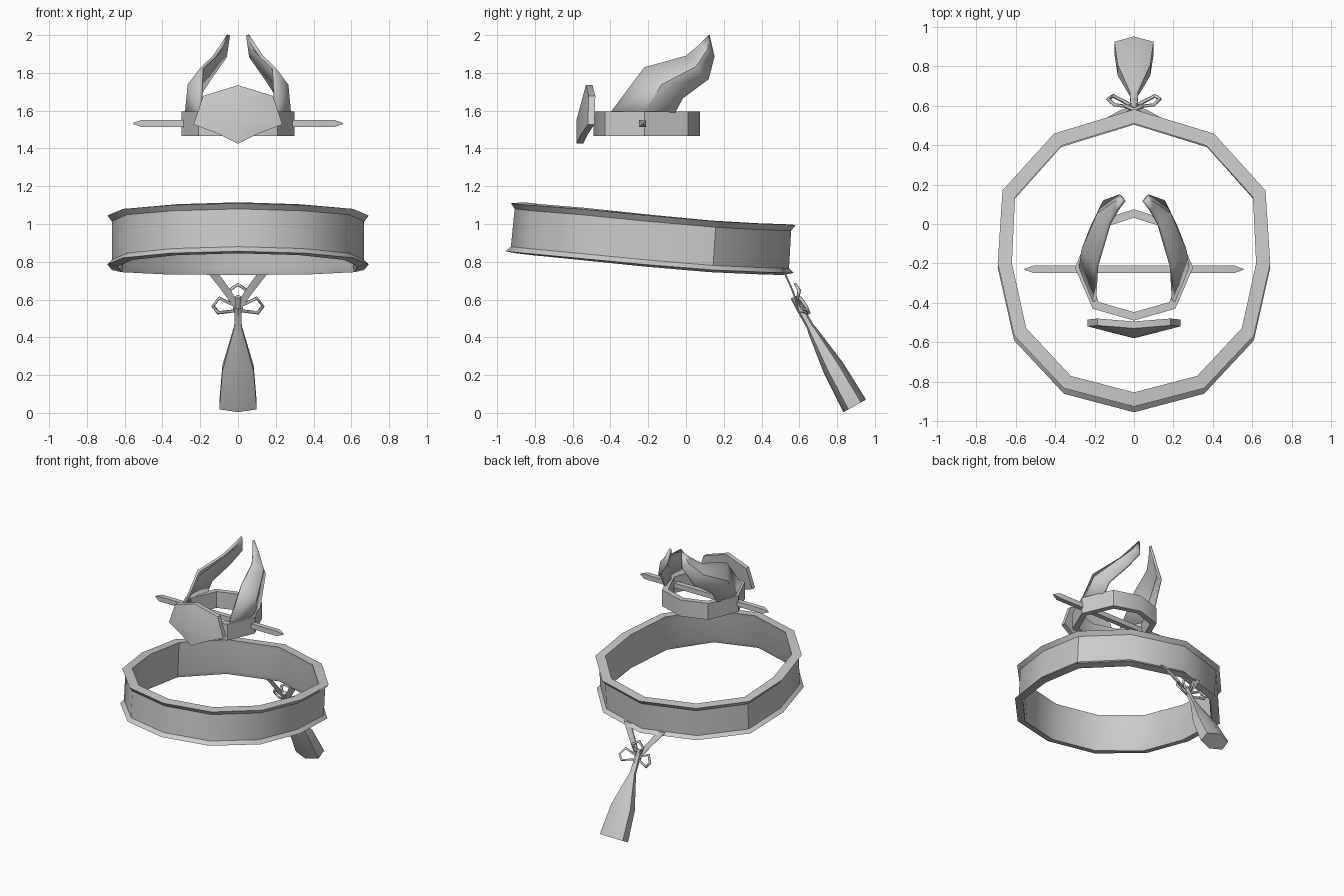
import bpy, bmesh, math
from mathutils import Vector

if "Cube" in bpy.data.objects:
    bpy.data.objects.remove(bpy.data.objects["Cube"])


def finish(name, verts, faces, angle=40):
    mesh = bpy.data.meshes.new(name)
    mesh.from_pydata([tuple(v) for v in verts], [], faces)
    bm = bmesh.new()
    bm.from_mesh(mesh)
    bmesh.ops.recalc_face_normals(bm, faces=bm.faces)
    bm.to_mesh(mesh)
    bm.free()
    ob = bpy.data.objects.new(name, mesh)
    bpy.context.collection.objects.link(ob)
    bpy.ops.object.select_all(action='DESELECT')
    ob.select_set(True)
    bpy.context.view_layer.objects.active = ob
    bpy.ops.object.shade_smooth_by_angle(angle=math.radians(angle))
    return ob


def loft(name, rings, wrap=False, angle=40):
    """Skin equal-length rings; wrap joins last to first, otherwise cap the ends."""
    n, m = len(rings[0]), len(rings)
    verts = [v for r in rings for v in r]
    faces = []
    for i in range(m if wrap else m - 1):
        k = (i + 1) % m
        for j in range(n):
            l = (j + 1) % n
            faces.append((i * n + j, i * n + l, k * n + l, k * n + j))
    if not wrap:
        faces += [tuple(range(n)), tuple(range((m - 1) * n, m * n))]
    return finish(name, verts, faces, angle)


def full_outline(half):
    """Mirror a half outline whose first and last points lie on x = 0."""
    return half + [(-p[0],) + tuple(p[1:]) for p in half[-2:0:-1]]


def ribbon(name, pts, r, closed=False):
    cu = bpy.data.curves.new(name, 'CURVE')
    cu.dimensions = '3D'
    cu.bevel_depth, cu.bevel_resolution, cu.use_fill_caps = r, 0, True
    sp = cu.splines.new('POLY')
    sp.points.add(len(pts) - 1)
    for p, c in zip(sp.points, pts):
        p.co = (*c, 1)
    sp.use_cyclic_u = closed
    ob = bpy.data.objects.new(name, cu)
    bpy.context.collection.objects.link(ob)
    bpy.ops.object.select_all(action='DESELECT')
    ob.select_set(True)
    bpy.context.view_layer.objects.active = ob
    bpy.ops.object.convert(target='MESH')


# Waist band: twelve-sided, tilted, with flared lips (x, y, top z, bottom z)
band = full_outline([(0, -.905, 1.115, .845), (.345, -.815, 1.105, .835),
                     (.59, -.555, 1.085, .81), (.67, -.2, 1.05, .775),
                     (.648, .16, 1.018, .745), (.395, .44, 1.003, .733),
                     (0, .56, 1.0, .73)])


def band_ring(offset, t, dz):
    out = []
    for x, y, top, bot in band:
        d = Vector((x, y + .19)).normalized() * offset
        lean = -.03 * t * (1 - (y + .9) / 1.46 * .6)
        out.append((x + d.x, y + d.y + lean, top + (bot - top) * t + dz))
    return out


loft("waist_band", [band_ring(.022, 0, -.005), band_ring(-.002, .13, 0),
                    band_ring(-.004, .87, 0), band_ring(.022, .96, 0),
                    band_ring(-.035, 1, 0), band_ring(-.045, .88, 0),
                    band_ring(-.045, .12, 0), band_ring(-.05, 0, 0)], wrap=True, angle=35)

# Eight-sided head ring
head = full_outline([(0, -.49), (.21, -.43), (.3, -.22), (.2, .01), (0, .075)])


def head_ring(s, z):
    return [(x * s, -.21 + (y + .21) * s, z) for x, y in head]


loft("head_ring", [head_ring(1, 1.595), head_ring(1, 1.467),
                   head_ring(.85, 1.467), head_ring(.85, 1.595)], wrap=True)

# Cross pin with pointed ends
loft("cross_pin", [[(x, -.23 + a * r, 1.532 + b * r)
                    for a, b in ((-1, -1), (1, -1), (1, 1), (-1, 1))]
                   for x, r in ((-.555, .003), (-.51, .019), (.51, .019), (.555, .003))], angle=30)

# Front plaque: shield outline, domed face, flat back
shield = full_outline([(0, -.53, 1.735), (.185, -.515, 1.678), (.235, -.52, 1.527),
                       (.1, -.555, 1.475), (0, -.58, 1.425)])
back = [(x, y + .035, z) for x, y, z in shield]
n = len(shield)
faces = [(i, (i + 1) % n, n + (i + 1) % n, n + i) for i in range(n)]
faces += [(i, (i + 1) % n, 2 * n) for i in range(n)]
faces += [(n + i, n + (i + 1) % n, 2 * n + 1) for i in range(n)]
finish("front_plaque", shield + back + [(0, -.58, 1.55), (0, -.515, 1.57)], faces, 50)

# Swept wings: front edge, ridge, rear edge per row, ending in a tip
rows = [[(.2, -.395, 1.59), (.272, -.22, 1.59), (.225, -.06, 1.59)],
        [(.19, -.22, 1.825), (.258, -.13, 1.735), (.215, -.02, 1.665)],
        [(.125, 0, 1.885), (.18, .05, 1.83), (.15, .115, 1.765)],
        [(.085, .07, 1.945), (.095, .11, 1.92), (.065, .145, 1.885)]]
for side, s in (("left", -1), ("right", 1)):
    verts = [(s * x, y, z) for r in rows for x, y, z in r] + [(s * .05, .12, 2)]
    faces = [(3 * i + j, 3 * i + j + 1, 3 * i + j + 4, 3 * i + j + 3)
             for i in range(3) for j in range(2)] + [(9, 10, 12), (10, 11, 12)]
    wing = finish("wing_" + side, verts, faces)
    thick = wing.modifiers.new("thickness", 'SOLIDIFY')
    thick.thickness, thick.offset = .018, 0

# Hanging tassel: hexagonal sections along a slanted axis
top, end = Vector((0, .6, .56)), Vector((0, .893, .037))
axis = (end - top).normalized()
across = Vector((0, -axis.z, axis.y))
hexa = [(0, 1), (1, .55), (1, -.55), (0, -1), (-1, -.55), (-1, .55)]
loft("tassel", [[top.lerp(end, t) + Vector((a * w, 0, 0)) + across * (b * d) for a, b in hexa]
                for t, w, d in ((0, .018, .02), (.2, .02, .02), (.24, .026, .026),
                                (.62, .083, .058), (.97, .098, .068), (1, .098, .068))], angle=50)

# Bow: knot, top loop, side loops and straps up to the band
ribbon("bow_knot", [(0, .575, .615), (0, .61, .545)], .022)
ribbon("bow_top_loop", [(0, .58, .68), (.045, .6, .65), (.025, .59, .6),
                        (-.025, .59, .6), (-.045, .6, .65)], .01, True)
for side, s in (("left", -1), ("right", 1)):
    ribbon("bow_loop_" + side, [(s * x, y, z) for x, y, z in
           ((.02, .595, .57), (.1, .605, .608), (.132, .635, .565),
            (.105, .65, .53), (.02, .605, .54))], .01, True)
    # Flat strap
    loft("strap_" + side, [[(s * (x + a), y + b, z) for a, b in
                            ((-w, -.005), (w, -.005), (w, .005), (-w, .005))]
                           for x, y, z, w in ((.012, .59, .57, .018), (.06, .565, .645, .024),
                                              (.15, .512, .765, .028))], angle=30)
